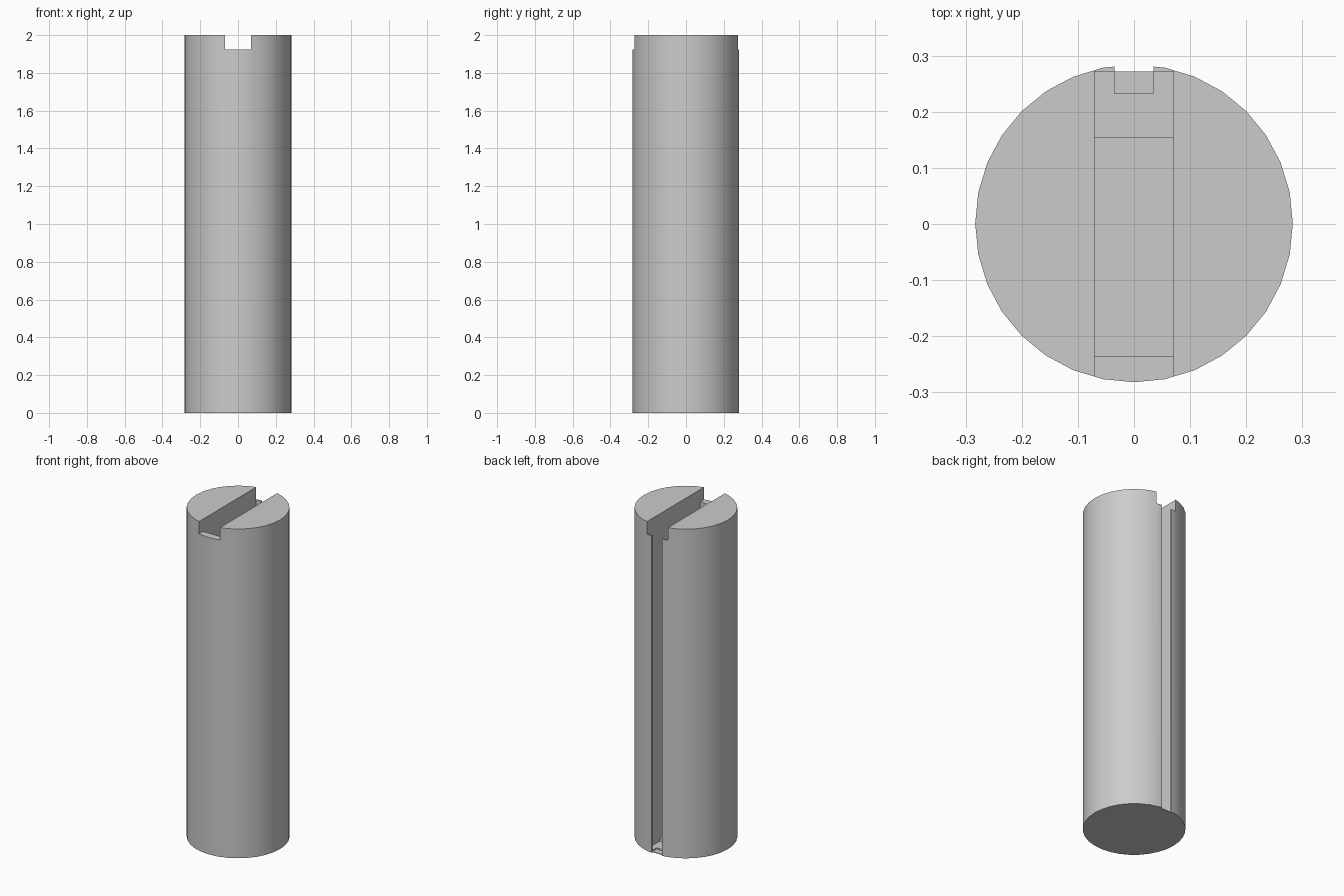
import bpy
import math

if "Cube" in bpy.data.objects:
    bpy.data.objects.remove(bpy.data.objects["Cube"], do_unlink=True)

RADIUS, HEIGHT = 0.283, 2.0
SLOT, SLIT = 0.07, 0.035      # half widths
ABOVE = HEIGHT + 0.2

grey = bpy.data.materials.new("plain grey")
grey.use_nodes = True
colour = (0.6, 0.6, 0.6, 1)
grey.diffuse_color = colour
grey.node_tree.nodes["Principled BSDF"].inputs["Base Color"].default_value = colour

# Cylindrical body
bpy.ops.mesh.primitive_cylinder_add(vertices=32, radius=RADIUS, depth=HEIGHT,
                                    location=(0, 0.001, HEIGHT / 2))
body = bpy.context.object
body.name = "slotted_cylinder"
bpy.ops.object.transform_apply(location=True, rotation=True, scale=True)
body.data.materials.append(grey)


def cut(name, half_width, y0, y1, z0, z1):
    """Subtract a box, symmetric in x, from the body."""
    bpy.ops.mesh.primitive_cube_add(size=1, location=(0, (y0 + y1) / 2, (z0 + z1) / 2))
    box = bpy.context.object
    box.name = name
    box.scale = (2 * half_width, y1 - y0, z1 - z0)
    bpy.ops.object.transform_apply(location=True, rotation=True, scale=True)
    box.hide_render = True
    bpy.context.view_layer.objects.active = body
    mod = body.modifiers.new(name, 'BOOLEAN')
    mod.operation = 'DIFFERENCE'
    mod.solver = 'EXACT'
    mod.object = box
    bpy.ops.object.modifier_apply(modifier=mod.name)
    bpy.data.objects.remove(box, do_unlink=True)


# Open slot across the top, and the deep chamber below it with a stepped floor
cut("top_slot", SLOT, -0.5, 0.5, 1.925, ABOVE)
cut("chamber", SLOT, -0.235, 0.272, 0.03, ABOVE)
cut("lower_floor", SLOT, 0.155, 0.272, 0.012, 0.5)

# Narrow slit down the back, with a shallow recess in the chamber floor
cut("back_slit", SLIT, 0.233, 0.5, 0.004, ABOVE)
cut("slit_outlet", SLIT, 0.272, 0.5, -0.1, 0.5)

bpy.ops.object.select_all(action='DESELECT')
body.select_set(True)
bpy.context.view_layer.objects.active = body
bpy.ops.object.shade_smooth_by_angle(angle=math.radians(30))
